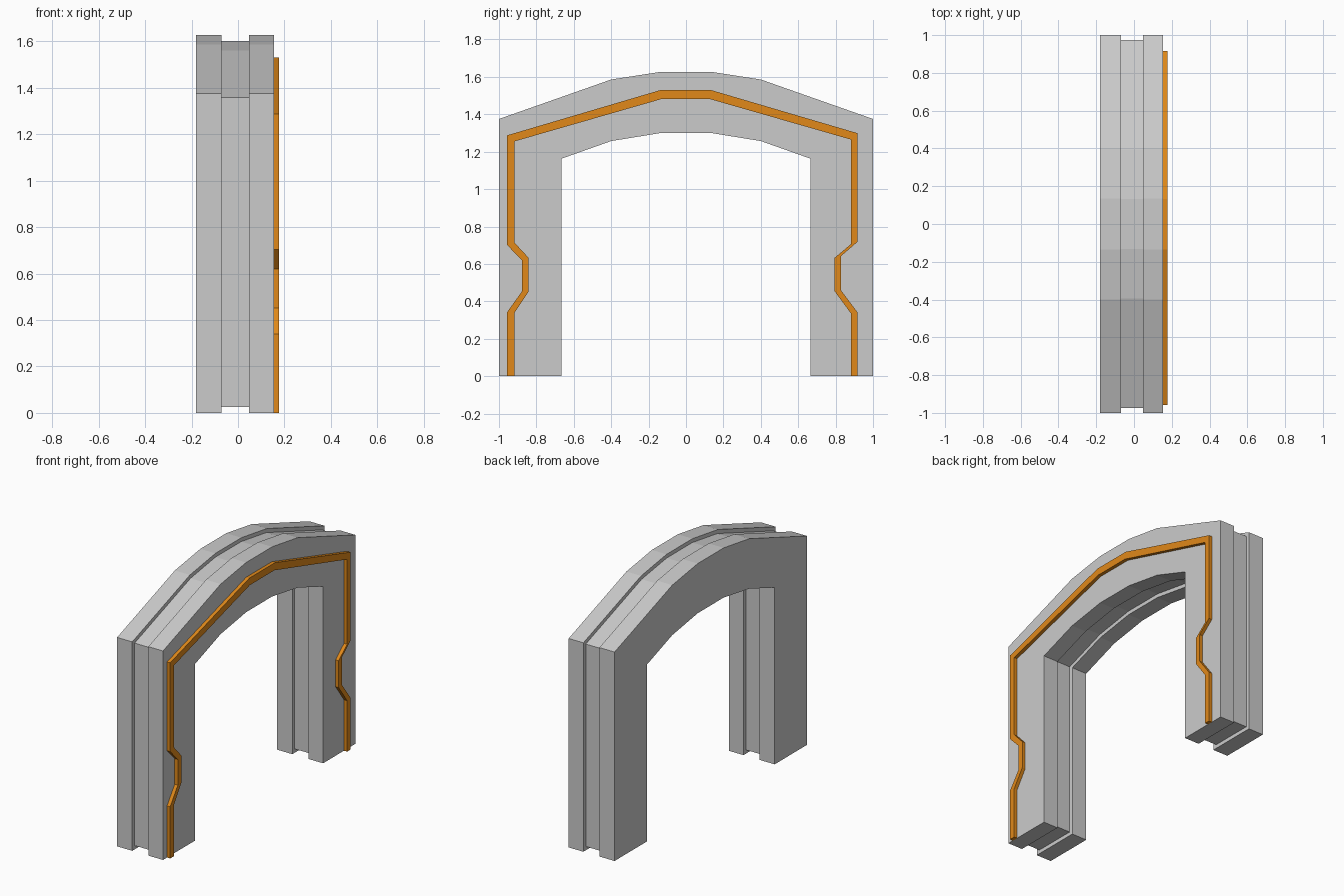
import bpy, bmesh
from mathutils import Vector

if "Cube" in bpy.data.objects:
    bpy.data.objects.remove(bpy.data.objects["Cube"])


def loft(name, stations):
    """Skin a chain of (x, yz outline) rings and cap both ends."""
    bm = bmesh.new()
    rings = [[bm.verts.new((x, y, z)) for y, z in pts] for x, pts in stations]
    n = len(rings[0])
    for a, b in zip(rings, rings[1:]):
        for i in range(n):
            j = (i + 1) % n
            bm.faces.new((a[i], a[j], b[j], b[i]))
    bm.faces.new(rings[0][::-1])
    bm.faces.new(rings[-1])
    bmesh.ops.recalc_face_normals(bm, faces=bm.faces)
    mesh = bpy.data.meshes.new(name)
    bm.to_mesh(mesh)
    bm.free()
    obj = bpy.data.objects.new(name, mesh)
    bpy.context.collection.objects.link(obj)
    return obj


def inset(pts, d):
    """Mitred inset of a clockwise outline."""
    out = []
    for i, p in enumerate(pts):
        p = Vector(p)
        e1 = (p - Vector(pts[i - 1])).normalized()
        e2 = (Vector(pts[(i + 1) % len(pts)]) - p).normalized()
        n1, n2 = Vector((e1.y, -e1.x)), Vector((e2.y, -e2.x))
        out.append(p + (n1 + n2) * d / (1 + n1.dot(n2)))
    return out


def mirrored(half):
    return half + [(-y, z) for y, z in reversed(half)]


# Arch frame with a recessed middle band
outer = mirrored([(-1, 0), (-1, 1.375), (-0.4, 1.586), (-0.135, 1.627)])
inner = mirrored([(-0.665, 0), (-0.665, 1.163), (-0.4, 1.257), (-0.135, 1.3)])
frame = outer + inner[::-1]
core = inset(frame, 0.025)
loft("arch_frame", [(-0.18, frame), (-0.07, frame), (-0.07, core),
                    (0.047, core), (0.047, frame), (0.154, frame)])

# Raised cable running over the right face
cable_outer = [(-0.958, 0), (-0.958, 0.34), (-0.878, 0.452), (-0.878, 0.62),
               (-0.958, 0.703), (-0.958, 1.287), (-0.135, 1.53), (0.132, 1.53),
               (0.917, 1.299), (0.917, 0.718), (0.83, 0.643), (0.83, 0.457),
               (0.917, 0.341), (0.917, 0)]
cable_inner = [(-0.918, 0), (-0.918, 0.338), (-0.842, 0.452), (-0.842, 0.633),
               (-0.918, 0.715), (-0.918, 1.255), (-0.13, 1.482), (0.126, 1.482),
               (0.882, 1.265), (0.882, 0.706), (0.794, 0.632), (0.794, 0.455),
               (0.882, 0.335), (0.882, 0)]
outline = cable_outer + cable_inner[::-1]
cable = loft("cable_strip", [(0.154, outline), (0.177, outline)])
orange = bpy.data.materials.new("orange")
orange.diffuse_color = (0.75, 0.25, 0.01, 1)
orange.use_nodes = True
orange.node_tree.nodes["Principled BSDF"].inputs["Base Color"].default_value = orange.diffuse_color
cable.data.materials.append(orange)
